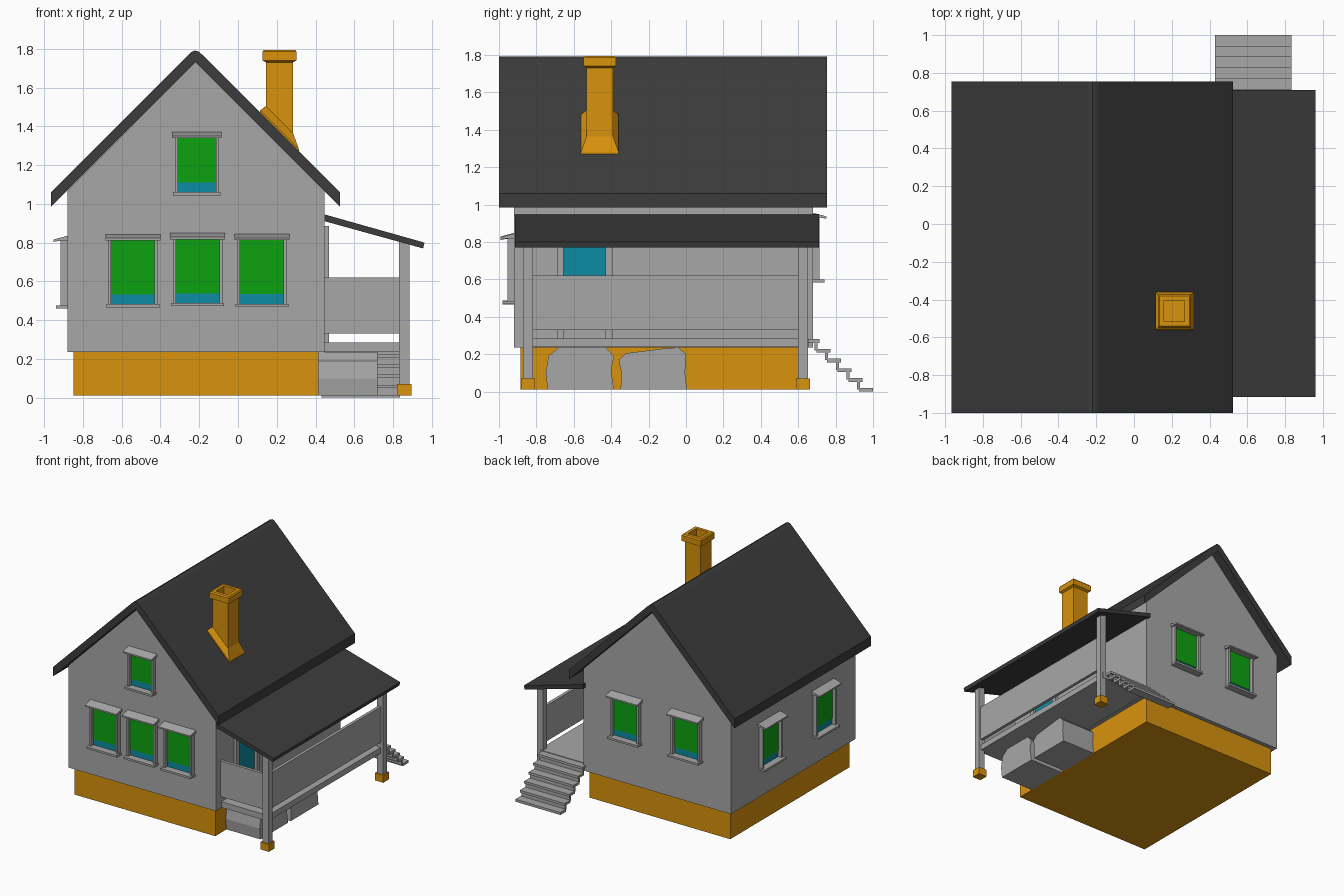
import bpy, bmesh, math
from mathutils import Vector

cube = bpy.data.objects.get("Cube")
if cube:
    bpy.data.objects.remove(cube, do_unlink=True)


def material(name, r, g, b):
    m = bpy.data.materials.new(name)
    m.use_nodes = True
    m.diffuse_color = (r, g, b, 1)
    bsdf = m.node_tree.nodes["Principled BSDF"]
    bsdf.inputs["Base Color"].default_value = (r, g, b, 1)
    bsdf.inputs["Roughness"].default_value = 0.8
    return m


GREY = material("grey siding", 0.39, 0.39, 0.39)
ROOF = material("charcoal roof", 0.045, 0.045, 0.045)
ORANGE = material("orange brick", 0.69, 0.29, 0.004)
GREEN = material("green blind", 0.004, 0.36, 0.005)
TEAL = material("teal glass", 0.004, 0.26, 0.36)


def finish(name, bm, mat):
    bmesh.ops.recalc_face_normals(bm, faces=bm.faces)
    mesh = bpy.data.meshes.new(name)
    bm.to_mesh(mesh)
    bm.free()
    mesh.materials.append(mat)
    obj = bpy.data.objects.new(name, mesh)
    bpy.context.collection.objects.link(obj)
    return obj


def loft(name, rings, mat):
    """Skin a list of equal-length point rings and cap both ends."""
    bm = bmesh.new()
    rows = [[bm.verts.new(p) for p in ring] for ring in rings]
    n = len(rows[0])
    for a, b in zip(rows, rows[1:]):
        for i in range(n):
            j = (i + 1) % n
            bm.faces.new((a[i], a[j], b[j], b[i]))
    bm.faces.new(rows[0])
    bm.faces.new(rows[-1])
    return finish(name, bm, mat)


def extrude_y(name, profile, y0, y1, mat):
    return loft(name, [[(x, y, z) for x, z in profile] for y in (y0, y1)], mat)


def extrude_x(name, profile, x0, x1, mat):
    return loft(name, [[(x, y, z) for y, z in profile] for x in (x0, x1)], mat)


def box(name, x, y, z, mat):
    return extrude_y(name, [(x[0], z[0]), (x[1], z[0]), (x[1], z[1]), (x[0], z[1])], *y, mat)


# House body and foundation
MID = -0.22
box("foundation", (-0.85, 0.415), (-0.885, 0.645), (0.01, 0.24), ORANGE)
extrude_y("house_walls", [(-0.88, 0.235), (0.445, 0.235), (0.445, 1.067),
                          (MID, 1.73), (-0.88, 1.067)], -0.92, 0.68, GREY)

# Gabled roof with a rounded ridge
right = [(0.745, 0.985), (0.745, 1.06), (0.035, 1.77), (0.018, 1.785)]
outer = [(MID + d, z) for d, z in right] + [(MID, 1.791)]
outer += [(MID - d, z) for d, z in reversed(right)]
main_roof = extrude_y("main_roof", outer + [(MID, 1.73)], -1.0, 0.755, ROOF)

# Porch roof, deck and railings
extrude_y("porch_roof", [(0.43, 0.915), (0.955, 0.77), (0.962, 0.80), (0.43, 0.95)],
          -0.915, 0.71, ROOF)
box("porch_deck", (0.42, 0.865), (-0.85, 0.655), (0.238, 0.285), GREY)
box("porch_front_railing", (0.445, 0.84), (-0.86, -0.835), (0.33, 0.62), GREY)
box("porch_side_railing", (0.845, 0.87), (-0.83, 0.61), (0.33, 0.62), GREY)

# Porch posts on brick footings
for label, y in (("front", -0.845), ("rear", 0.625)):
    box(label + "_porch_post", (0.83, 0.885), (y - 0.027, y + 0.027), (0.06, 0.815), GREY)
    box(label + "_post_footing", (0.82, 0.895), (y - 0.037, y + 0.037), (0.01, 0.07), ORANGE)

# Boulders under the porch
extrude_x("front_boulder", [(-0.74, 0.01), (-0.75, 0.1), (-0.735, 0.19), (-0.68, 0.236),
                            (-0.43, 0.236), (-0.385, 0.19), (-0.4, 0.11), (-0.385, 0.01)],
          0.41, 0.72, GREY)
extrude_x("rear_boulder", [(-0.35, 0.01), (-0.345, 0.1), (-0.36, 0.17), (-0.32, 0.205),
                           (-0.12, 0.23), (-0.04, 0.236), (0, 0.2), (-0.005, 0.1), (0.005, 0.01)],
          0.41, 0.72, GREY)

# Back stairs: treads with thin risers
STEPS = 6
for i in range(STEPS):
    end, top = 0.715 + 0.057 * i, 0.28 - 0.052 * i
    box("stair_tread", (0.43, 0.835), (end - 0.075, end), (top - 0.02, top), GREY)
    if i < STEPS - 1:
        box("stair_riser", (0.435, 0.83), (end - 0.028, end - 0.012), (top - 0.06, top - 0.01), GREY)


# Chimney: sloped skirt, shaft, cap and flue
def square(half, z, slope=0.0):
    cx, cy = 0.214, -0.461
    return [(cx + sx * half, cy + sy * half, z - slope * sx * half)
            for sx, sy in ((-1, -1), (1, -1), (1, 1), (-1, 1))]


loft("chimney", [square(0.1, 1.33, 1), square(0.1, 1.382, 1), square(0.07, 1.435, 1),
                 square(0.07, 1.73), square(0.088, 1.74), square(0.088, 1.785),
                 square(0.08, 1.795), square(0.054, 1.795), square(0.054, 1.66)], ORANGE)


# Openings are described as width along the wall, distance out of it, and height
def on_wall(side, u, d, z):
    return {"front": (u, -0.92 - d, z), "back": (u, 0.68 + d, z),
            "left": (-0.88 - d, u, z), "right": (0.445 + d, u, z)}[side]


def wall_bar(name, side, u0, u1, profile, mat):
    return loft(name, [[on_wall(side, u, d, z) for d, z in profile] for u in (u0, u1)], mat)


def wall_box(name, side, u, z, depth, mat):
    back = -0.01
    return wall_bar(name, side, *u, [(back, z[0]), (depth, z[0]), (depth, z[1]), (back, z[1])], mat)


def window(side, c, half, z0, z1):
    name = side + "_window"
    trim = 0.016
    for s in (-1, 1):
        edges = sorted((c + s * half, c + s * (half + trim)))
        wall_box(name + "_jamb", side, edges, (z0, z1), 0.035, GREY)
    wall_box(name + "_sill", side, (c - half - 0.025, c + half + 0.025),
             (z0 - 0.016, z0), 0.06, GREY)
    wall_bar(name + "_hood", side, c - half - 0.03, c + half + 0.03,
             [(-0.01, z1), (0.035, z1), (0.072, z1 - 0.006), (0.072, z1 + 0.006),
              (-0.01, z1 + 0.028)], GREY)
    split = z0 + 0.05
    wall_box(name + "_glass", side, (c - half, c + half), (z0, split), 0.004, TEAL)
    wall_box(name + "_blind", side, (c - half, c + half), (split, z1), 0.009, GREEN)


for c, z in ((-0.542, 0.482), (-0.208, 0.488), (0.123, 0.484)):
    window("front", c, 0.112, z, z + 0.335)
window("front", -0.212, 0.098, 1.06, 1.345)
for c in (0.055, -0.49):
    window("back", c, 0.112, 0.6, 0.93)
for c in (0.19, -0.5):
    window("left", c, 0.112, 0.475, 0.81)

# Porch door with casing and a glass panel
for u in ((-0.69, -0.655), (-0.43, -0.39)):
    wall_box("door_casing_side", "right", u, (0.285, 0.885), 0.025, GREY)
wall_box("door_casing_top", "right", (-0.69, -0.39), (0.845, 0.885), 0.025, GREY)
wall_box("door_bottom_rail", "right", (-0.66, -0.42), (0.285, 0.36), 0.012, GREY)
wall_box("door_glass", "right", (-0.66, -0.425), (0.35, 0.85), 0.006, TEAL)

# Soften the ridge only
bpy.ops.object.select_all(action="DESELECT")
main_roof.select_set(True)
bpy.context.view_layer.objects.active = main_roof
bpy.ops.object.shade_smooth_by_angle(angle=math.radians(30))
